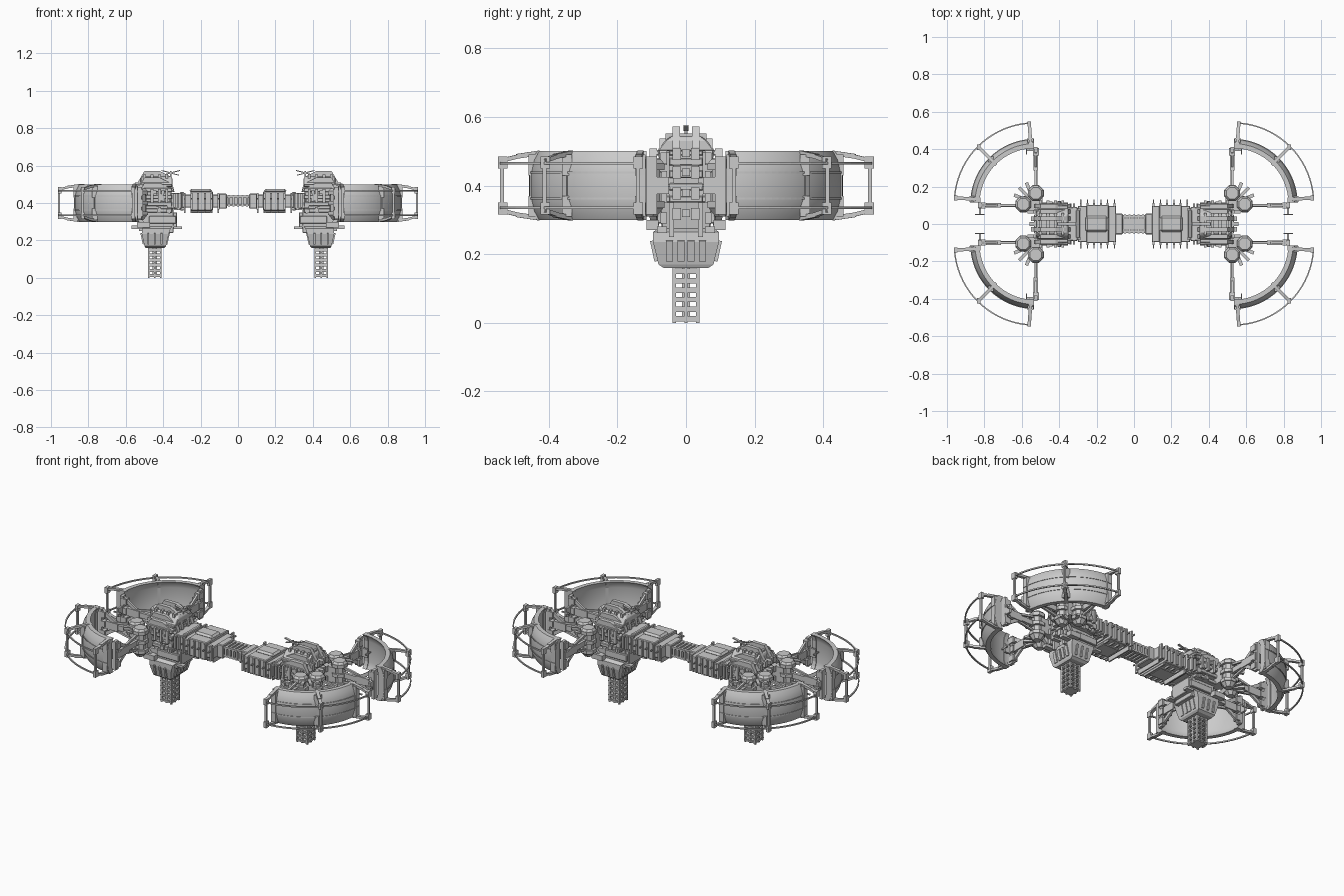
import bpy, bmesh, math, random
from mathutils import Vector, Matrix

random.seed(4)
CX, CY = 0.53, 0.11          # centre of each quarter ring


def finish(name, bm, axes="xy", bevel=0.0, smooth=False):
    bmesh.ops.recalc_face_normals(bm, faces=bm.faces[:])
    me = bpy.data.meshes.new(name)
    bm.to_mesh(me)
    bm.free()
    ob = bpy.data.objects.new(name, me)
    bpy.context.collection.objects.link(ob)
    if smooth:
        for p in me.polygons:
            p.use_smooth = True
        me.set_sharp_from_angle(angle=math.radians(30))
    if bevel:
        b = ob.modifiers.new("Bevel", "BEVEL")
        b.width, b.segments, b.limit_method = bevel, 1, "ANGLE"
    if axes:
        m = ob.modifiers.new("Mirror", "MIRROR")
        m.use_axis = ("x" in axes, "y" in axes, False)
        m.use_mirror_merge = False
    return ob


def box(bm, x0, x1, y0, y1, z0, z1):
    m = Matrix.Translation(((x0 + x1) / 2, (y0 + y1) / 2, (z0 + z1) / 2)) @ \
        Matrix.Diagonal((x1 - x0, y1 - y0, z1 - z0, 1))
    bmesh.ops.create_cube(bm, size=1, matrix=m)


def ybox(bm, x0, x1, y, z0, z1):
    box(bm, x0, x1, -y, y, z0, z1)


def beam(bm, p, q, w, h):
    """Bar from p to q, w wide sideways and h tall."""
    p, q = Vector(p), Vector(q)
    d = (q - p).normalized()
    up = Vector((0, 0, 1)) if abs(d.z) < 0.95 else Vector((1, 0, 0))
    s = d.cross(up).normalized()
    r = Matrix((d, s, s.cross(d))).transposed().to_4x4()
    bmesh.ops.create_cube(bm, size=1, matrix=Matrix.Translation((p + q) / 2) @ r @
                          Matrix.Diagonal(((q - p).length, w, h, 1)))


def drum(bm, x, y, z0, z1, r0, r1=None, n=8):
    m = Matrix.Translation((x, y, (z0 + z1) / 2)) @ Matrix.Rotation(math.pi / n, 4, "Z")
    bmesh.ops.create_cone(bm, cap_ends=True, segments=n, radius1=r0,
                          radius2=r0 if r1 is None else r1, depth=z1 - z0, matrix=m)


def skin(bm, loops):
    """Join equal-length closed loops of points and cap both ends."""
    vs = [[bm.verts.new(p) for p in l] for l in loops]
    n = len(vs[0])
    for a, b in zip(vs, vs[1:]):
        for i in range(n):
            bm.faces.new((a[i], a[(i + 1) % n], b[(i + 1) % n], b[i]))
    bm.faces.new(vs[0])
    bm.faces.new(vs[-1])


def loft(bm, sections):
    skin(bm, [[(x0, -y, z), (x1, -y, z), (x1, y, z), (x0, y, z)]
              for z, x0, x1, y in sections])


def pol(r, deg, z):
    a = math.radians(deg)
    return (CX + r * math.cos(a), CY + r * math.sin(a), z)


def sweep(bm, profile, a0, a1, n=24):
    skin(bm, [[pol(r, a0 + (a1 - a0) * i / n, z) for r, z in profile] for i in range(n + 1)])


# Curved ring shell: bulged outside, hollow inside
half = [(0.295, 0.1), (0.32, 0.1), (0.334, 0.075), (0.342, 0.04)]
inner = [(0.312, 0.06), (0.305, 0.085)]
prof = [(r, 0.4 + z) for r, z in half] + [(r, 0.4 - z) for r, z in reversed(half)] + \
       [(r, 0.4 - z) for r, z in reversed(inner)] + [(r, 0.4 + z) for r, z in inner]
bm = bmesh.new()
sweep(bm, prof, 2, 88, 28)
finish("ring_shell", bm, smooth=True)

# Seams around the ring, end frames and middle frame
bm = bmesh.new()
for z in (0.362, 0.438):
    sweep(bm, [(0.335, z - .003), (0.345, z - .003), (0.345, z + .003), (0.335, z + .003)], 3, 87)
fat = [(r + (0.005 if r > 0.313 else -0.004), 0.4 + (z - 0.4) * 1.01) for r, z in prof]
for a0, a1 in ((1, 6), (84, 89), (43.5, 46.5)):
    sweep(bm, fat, a0, a1, 2)
finish("ring_frames", bm)

# Outer guard cage: brackets and thin rails
bm = bmesh.new()
for a in (4, 45, 86):
    for s in (-1, 1):
        beam(bm, pol(0.318, a, 0.4 + s * .095), pol(0.385, a, 0.4 + s * .085), 0.018, 0.014)
        beam(bm, pol(0.38, a, 0.4 + s * .085), pol(0.432, a, 0.4 + s * .072), 0.018, 0.012)
        beam(bm, pol(0.425, a, 0.4 + s * .05), pol(0.425, a, 0.4 + s * .085), 0.028, 0.018)
        beam(bm, pol(0.335, a, 0.4 + s * .03), pol(0.335, a, 0.4 + s * .09), 0.03, 0.03)
    beam(bm, pol(0.427, a, 0.33), pol(0.427, a, 0.47), 0.011, 0.011)
for z in (0.335, 0.465):
    sweep(bm, [(0.427, z - .004), (0.434, z - .004), (0.434, z + .004), (0.427, z + .004)], 4, 86, 18)
finish("guard_cage", bm)

# Octagonal hubs
bm = bmesh.new()
for x, y in ((0.525, 0.165), (0.592, 0.105)):
    drum(bm, x, y, 0.335, 0.455, 0.032)
    for z in (0.335, 0.39, 0.445):
        drum(bm, x, y, z, z + 0.02, 0.046)
    drum(bm, x, y, 0.465, 0.477, 0.044, 0.034)
    drum(bm, x, y, 0.31, 0.335, 0.022, 0.042)
box(bm, 0.49, 0.59, 0.07, 0.15, 0.35, 0.44)
finish("spoke_hubs", bm)

# Spokes with notched end pads and fanned braces
bm = bmesh.new()
for base, d in (((0.525, 0.165), Vector((0, 1, 0))), ((0.592, 0.1), Vector((1, 0, 0)))):
    o = Vector((base[0], base[1], 0.4))
    side = Vector((1, 0, 0)) if d.y else Vector((0, -1, 0))
    L = 0.232
    e = o + d * L
    up = Vector((0, 0, 1))
    beam(bm, o, e, 0.016, 0.03)
    beam(bm, o + d * .12, o + d * .2, 0.024, 0.045)
    for s in (-1, 1):
        beam(bm, o + up * s * .05, o + d * .17 + up * s * .015, 0.012, 0.012)
        beam(bm, o + d * .13 + up * s * .01, e + up * s * .075, 0.012, 0.02)
    for k in (-1, 0, 1):
        z = up * k * .055
        beam(bm, e + z - d * .03, e + z + d * .008, 0.032, 0.035)
    beam(bm, e - up * .085, e + up * .085, 0.03, 0.018)
    beam(bm, e + side * -.015, e + side * .05, 0.012, 0.05)
    beam(bm, e + side * .05 - d * .025, e + side * .05 + d * .025, 0.006, 0.008)
for a in (22, 45, 68):
    for z in (0.335, 0.45):
        beam(bm, pol(0.03, a, z), pol(0.12, a, z), 0.018, 0.012)
finish("spokes", bm)

# Central truss
bm = bmesh.new()
ybox(bm, -0.12, 0.12, 0.03, 0.39, 0.435)
for i in range(-4, 5):
    x = i * 0.024
    ybox(bm, x - .006, x + .006, 0.05, 0.382, 0.442)
for y in (-0.042, 0.042):
    for z in (0.388, 0.436):
        box(bm, -0.12, 0.12, y - .007, y + .007, z - .005, z + .005)
finish("centre_truss", bm, "")

# Stepped modules beside the truss
bm = bmesh.new()
ybox(bm, 0.06, 0.10, 0.055, 0.37, 0.45)
ybox(bm, 0.095, 0.30, 0.097, 0.375, 0.445)
ybox(bm, 0.135, 0.255, 0.102, 0.358, 0.462)
ybox(bm, 0.30, 0.36, 0.09, 0.37, 0.455)
ybox(bm, 0.29, 0.31, 0.075, 0.36, 0.46)
ybox(bm, 0.145, 0.255, 0.05, 0.346, 0.36)
finish("link_modules", bm, "x", 0.004)
bm = bmesh.new()
ybox(bm, 0.14, 0.26, 0.042, 0.455, 0.476)
finish("module_hatches", bm, "x", 0.012)

# Side fins and pins of the modules
bm = bmesh.new()
for i in range(6):
    x = 0.105 + i * 0.036
    box(bm, x - .005, x + .005, 0.09, 0.112, 0.365, 0.455)
    box(bm, x - .003, x + .003, 0.10, 0.13, 0.42, 0.428)
    box(bm, x - .004, x + .004, 0.0, 0.085, 0.348, 0.38)
for x in (0.32, 0.34):
    box(bm, x - .005, x + .005, 0.08, 0.11, 0.375, 0.45)
finish("module_fins", bm)

# Tower core with stacked slabs
bm = bmesh.new()
loft(bm, [(0.24, 0.345, 0.485, 0.07), (0.35, 0.345, 0.50, 0.075), (0.50, 0.36, 0.51, 0.08)])
for z, h, y in ((0.35, 0.02, 0.1), (0.385, 0.022, 0.108), (0.422, 0.022, 0.115),
                (0.458, 0.022, 0.11), (0.487, 0.015, 0.1)):
    ybox(bm, 0.352, 0.505, y, z, z + h)
    ybox(bm, 0.50, 0.535, 0.05, z, z + h)
loft(bm, [(0.50, 0.35, 0.52, 0.085), (0.53, 0.35, 0.52, 0.062), (0.543, 0.36, 0.515, 0.045)])
ybox(bm, 0.325, 0.48, 0.07, 0.265, 0.35)
ybox(bm, 0.33, 0.475, 0.085, 0.29, 0.33)
finish("tower_core", bm, "x", 0.003)

# Roof ridges
bm = bmesh.new()
for y0 in (0.018, 0.055, 0.085):
    z1 = 0.572 - (y0 - 0.018) * 0.95
    skin(bm, [[(0.34, y, 0.46), (0.36, y, z1 - .03), (0.42, y, z1), (0.50, y, z1),
               (0.535, y, z1 - .06), (0.535, y, 0.46)] for y in (y0, y0 + 0.022)])
for x in (0.38, 0.42, 0.46, 0.50):
    box(bm, x - .007, x + .007, 0.09, 0.125, 0.40, 0.475)
    box(bm, x - .007, x + .007, 0.0, 0.06, 0.53, 0.552)
finish("roof_ridges", bm)

# Outer tower face: columns, pipes and stubs
bm = bmesh.new()
for z in (0.30, 0.36, 0.42, 0.475):
    box(bm, 0.50, 0.55, 0.015, 0.04, z, z + 0.035)
    box(bm, 0.49, 0.54, 0.055, 0.075, z - 0.01, z + 0.022)
    box(bm, 0.52, 0.56, 0.0, 0.012, z + 0.008, z + 0.03)
box(bm, 0.49, 0.53, 0.035, 0.05, 0.25, 0.50)
box(bm, 0.48, 0.57, 0.055, 0.085, 0.262, 0.28)
box(bm, 0.30, 0.345, 0.055, 0.085, 0.262, 0.275)
box(bm, 0.47, 0.54, 0.08, 0.115, 0.27, 0.30)
beam(bm, (0.5, 0.09, 0.28), (0.56, 0.1, 0.35), 0.02, 0.02)
finish("tower_columns", bm)

# Tapered lower hull with ribs
bm = bmesh.new()
loft(bm, [(0.16, 0.395, 0.495, 0.065), (0.17, 0.385, 0.50, 0.08), (0.235, 0.37, 0.515, 0.096),
          (0.265, 0.36, 0.512, 0.096), (0.275, 0.35, 0.49, 0.08)])
finish("lower_hull", bm, "x")
bm = bmesh.new()
for y in (0.015, 0.048):
    beam(bm, (0.503, y, 0.18), (0.516, y, 0.24), 0.02, 0.012)
    beam(bm, (0.384, y, 0.18), (0.37, y, 0.24), 0.02, 0.012)
for x in (0.41, 0.445, 0.48):
    beam(bm, (x, 0.083, 0.18), (x, 0.096, 0.24), 0.018, 0.01)
finish("hull_ribs", bm)

# Hanging lattice legs
bm = bmesh.new()
X = 0.445
ybox(bm, X - .012, X + .012, 0.012, 0.004, 0.165)
for z in (0.012, 0.04, 0.068, 0.095, 0.123, 0.15):
    ybox(bm, X - .034, X + .034, 0.036, z - .008, z + .008)
    ybox(bm, X - .037, X + .037, 0.04, z - .003, z + .003)
for sx in (-1, 1):
    for sy in (-1, 1):
        x, y = X + sx * .032, sy * .034
        box(bm, x - .005, x + .005, y - .005, y + .005, 0, 0.165)
    box(bm, X + sx * .032 - .004, X + sx * .032 + .004, -.005, .005, 0, 0.165)
    box(bm, X - .005, X + .005, sx * .034 - .004, sx * .034 + .004, 0, 0.165)
finish("lattice_legs", bm, "x")

# Roof antennas
bm = bmesh.new()
beam(bm, (0.36, 0, 0.53), (0.36, 0, 0.572), 0.008, 0.008)
for s in (-1, 1):
    beam(bm, (0.36, 0, 0.562), (0.36 + s * .05, 0, 0.574), 0.014, 0.005)
    beam(bm, (0.36, 0, 0.56), (0.36 + s * .045, 0, 0.549), 0.01, 0.005)
finish("antennas", bm, "x")

# Small surface boxes on the tower sides and modules
bm = bmesh.new()
for i in range(26):
    x, z = random.uniform(0.365, 0.485), random.uniform(0.35, 0.47)
    w, h = random.uniform(.004, .012), random.uniform(.004, .012)
    box(bm, x - w, x + w, 0.07, random.uniform(0.1, 0.122), z - h, z + h)
for i in range(12):
    x, y = random.uniform(0.11, 0.34), random.uniform(0.055, 0.085)
    box(bm, x - .008, x + .008, y - .006, y + .006, 0.362, 0.455)
finish("surface_details", bm)
